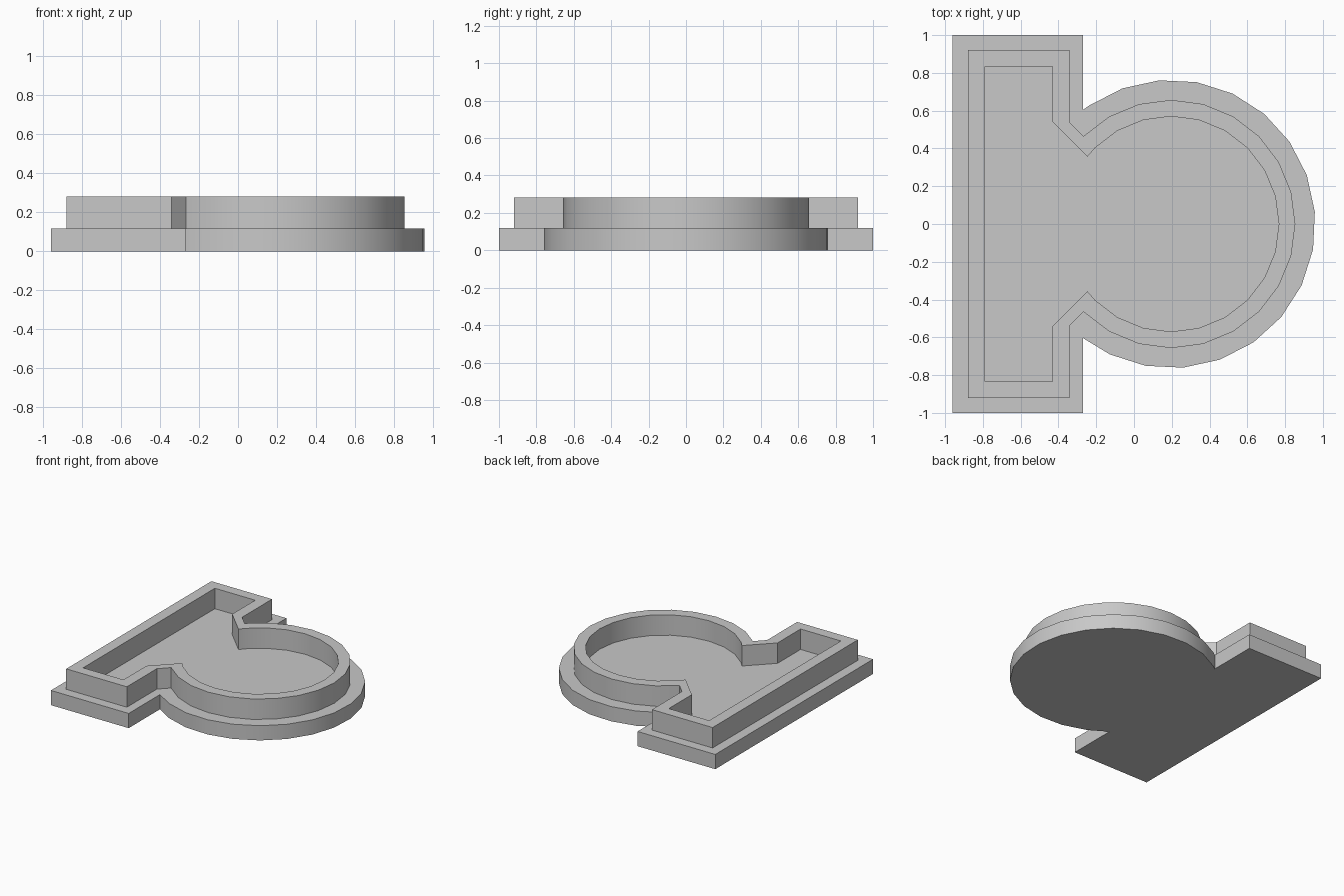
import bpy, bmesh, math

cube = bpy.data.objects.get("Cube")
if cube:
    bpy.data.objects.remove(cube, do_unlink=True)

GREY = (0.58, 0.58, 0.58, 1)
grey = bpy.data.materials.new("plain_grey")
grey.use_nodes = True
grey.diffuse_color = GREY
grey.node_tree.nodes["Principled BSDF"].inputs["Base Color"].default_value = GREY

CENTRE_X, STEP = 0.197, 15


def arc(radius, first, last):
    """Points of the round end, counter-clockwise, angles in degrees."""
    count = round((last - first) / STEP)
    angles = [math.radians(first + STEP * i) for i in range(count + 1)]
    return [(CENTRE_X + radius * math.cos(a), radius * math.sin(a)) for a in angles]


def outline(left, right, half_y, round_points, neck):
    """Round end joined to a long bar; neck points lead from the arc to the bar."""
    upper = neck + [(right, half_y), (left, half_y)]
    lower = [(x, -y) for x, y in reversed(upper)]
    return round_points + upper + lower


def extrude_outlines(name, loops, z0, z1, closed_bottom):
    bm = bmesh.new()
    edges = []
    for loop in loops:
        verts = [bm.verts.new((x, y, z1)) for x, y in loop]
        edges += [bm.edges.new((a, b)) for a, b in zip(verts, verts[1:] + verts[:1])]
    # Top, side walls, then the optional underside
    bmesh.ops.triangle_fill(bm, use_beauty=True, edges=edges, normal=(0, 0, 1))
    side = bmesh.ops.extrude_edge_only(bm, edges=edges)["geom"]
    for v in side:
        if isinstance(v, bmesh.types.BMVert):
            v.co.z = z0
    if closed_bottom:
        rim = [e for e in bm.edges if e.is_boundary]
        bmesh.ops.triangle_fill(bm, use_beauty=True, edges=rim, normal=(0, 0, -1))
    bmesh.ops.dissolve_limit(bm, angle_limit=0.01, verts=bm.verts[:], edges=bm.edges[:])
    bmesh.ops.recalc_face_normals(bm, faces=bm.faces[:])
    top = max(bm.faces, key=lambda f: f.calc_center_median().z)
    if top.normal.z < 0:
        bmesh.ops.reverse_faces(bm, faces=bm.faces[:])
    mesh = bpy.data.meshes.new(name)
    bm.to_mesh(mesh)
    bm.free()
    mesh.materials.append(grey)
    obj = bpy.data.objects.new(name, mesh)
    bpy.context.collection.objects.link(obj)
    bpy.ops.object.select_all(action="DESELECT")
    obj.select_set(True)
    bpy.context.view_layer.objects.active = obj
    bpy.ops.object.shade_smooth_by_angle(angle=math.radians(30))


# Flat base plate
base = outline(-0.96, -0.27, 1.0, arc(0.763, -115.2, 124.8), [(-0.27, 0.604)])
extrude_outlines("base_plate", [base], 0, 0.118, True)

# Raised wall that follows the plate
outer = outline(-0.88, -0.342, 0.92, arc(0.657, -135, 135), [(-0.342, 0.54)])
inner = outline(-0.79, -0.432, 0.835, arc(0.57, -135, 135),
                [(-0.246, 0.357), (-0.432, 0.543)])
# The inner neck mirrors both points on the lower side
extrude_outlines("raised_wall", [outer, inner], 0.118, 0.282, False)
